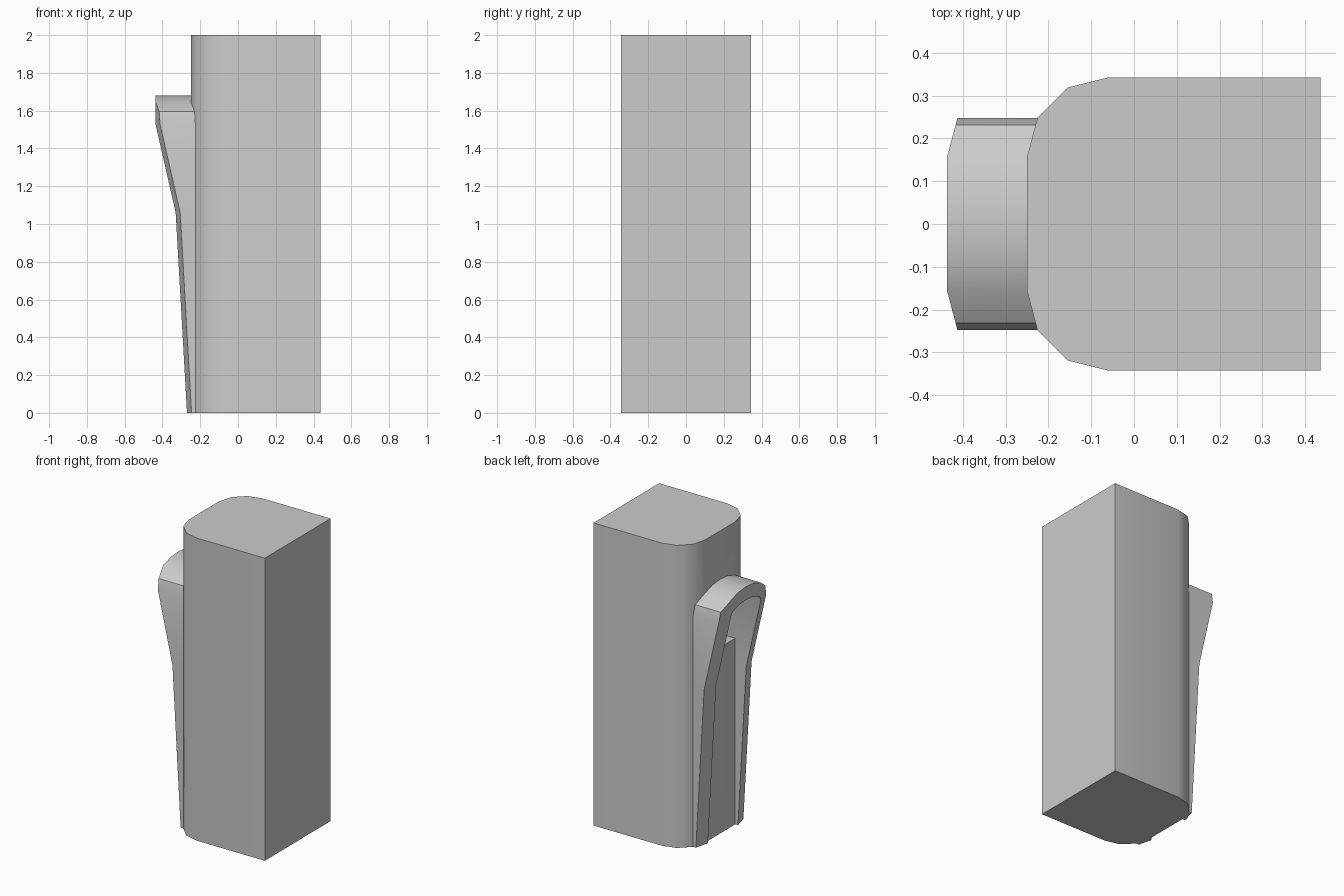
import bpy, bmesh, math

if "Cube" in bpy.data.objects:
    bpy.data.objects.remove(bpy.data.objects["Cube"])


def mirrored(half):
    """Half outline ending on or near the centre line -> full outline (first value flips)."""
    return half + [(-a, b) for a, b in reversed(half) if a > 1e-6]


def make_object(name, verts, faces, smooth=True):
    bm = bmesh.new()
    vs = [bm.verts.new(v) for v in verts]
    for f in faces:
        bm.faces.new([vs[i] for i in f])
    bmesh.ops.recalc_face_normals(bm, faces=bm.faces)
    mesh = bpy.data.meshes.new(name)
    bm.to_mesh(mesh)
    bm.free()
    obj = bpy.data.objects.new(name, mesh)
    bpy.context.collection.objects.link(obj)
    return obj


def prism(name, low, high):
    n = len(low)
    sides = [(i, (i + 1) % n, n + (i + 1) % n, n + i) for i in range(n)]
    return make_object(name, low + high, [tuple(range(n)), tuple(range(n, 2 * n))] + sides)


def shade(obj, angle):
    bpy.ops.object.select_all(action='DESELECT')
    obj.select_set(True)
    bpy.context.view_layer.objects.active = obj
    bpy.ops.object.shade_smooth_by_angle(angle=math.radians(angle))


# Body: square back, chamfer-rounded on the -x side (y, x outline)
body_half = [(.343, .436), (.343, -.06), (.319, -.155), (.248, -.226), (.157, -.25)]
outline = mirrored(body_half)
body = prism("body", [(x, y, 0) for y, x in outline], [(x, y, 2) for y, x in outline])

# Arched hood outlines (y, z)
outer = mirrored([(.248, 0), (.248, 1.06), (.248, 1.53), (.232, 1.595),
                  (.157, 1.648), (.08, 1.673), (0, 1.68)])
inner = mirrored([(.157, 0), (.157, 1.06), (.157, 1.53), (.15, 1.555),
                  (.11, 1.576), (.06, 1.588), (0, 1.592)])


def front_x(y, z):
    """Hood face follows the body curve, leaning outwards with height."""
    base = -.25 + .024 * max(0, abs(y) - .157) / .091
    if z < 1.06:
        return base - .02 - .06 * z / 1.06
    return base - .08 - .107 * min(1, (z - 1.06) / .47)


# Hood frame: four rails swept along the arch
BACK = -.215
verts, faces = [], []
for (yo, zo), (yi, zi) in zip(outer, inner):
    verts += [(BACK, yo, zo), (front_x(yo, zo), yo, zo),
              (front_x(yi, zi), yi, zi), (BACK, yi, zi)]
n = len(outer)
for i in range(n - 1):
    a, b = 4 * i, 4 * i + 4
    faces += [(a + k, a + (k + 1) % 4, b + (k + 1) % 4, b + k) for k in range(4)]
faces += [(0, 1, 2, 3), tuple(range(4 * n - 4, 4 * n))]
hood = make_object("hood_frame", verts, faces)

# Pocket in the body behind the hood, with a flat ledge
pocket = [(y, max(z, 1.23)) for y, z in inner[2:-2]]
pocket = [(.157, 1.23)] + pocket + [(-.157, 1.23)]
cutter = prism("pocket_cutter", [(-.5, y, z) for y, z in pocket], [(0, y, z) for y, z in pocket])
cutter.hide_render = True
cut = body.modifiers.new("pocket", 'BOOLEAN')
cut.object = cutter
cut.operation = 'DIFFERENCE'
cut.solver = 'EXACT'
bpy.context.view_layer.objects.active = body
bpy.ops.object.modifier_apply(modifier=cut.name)
bpy.data.objects.remove(cutter, do_unlink=True)

shade(body, 36)
shade(hood, 30)
